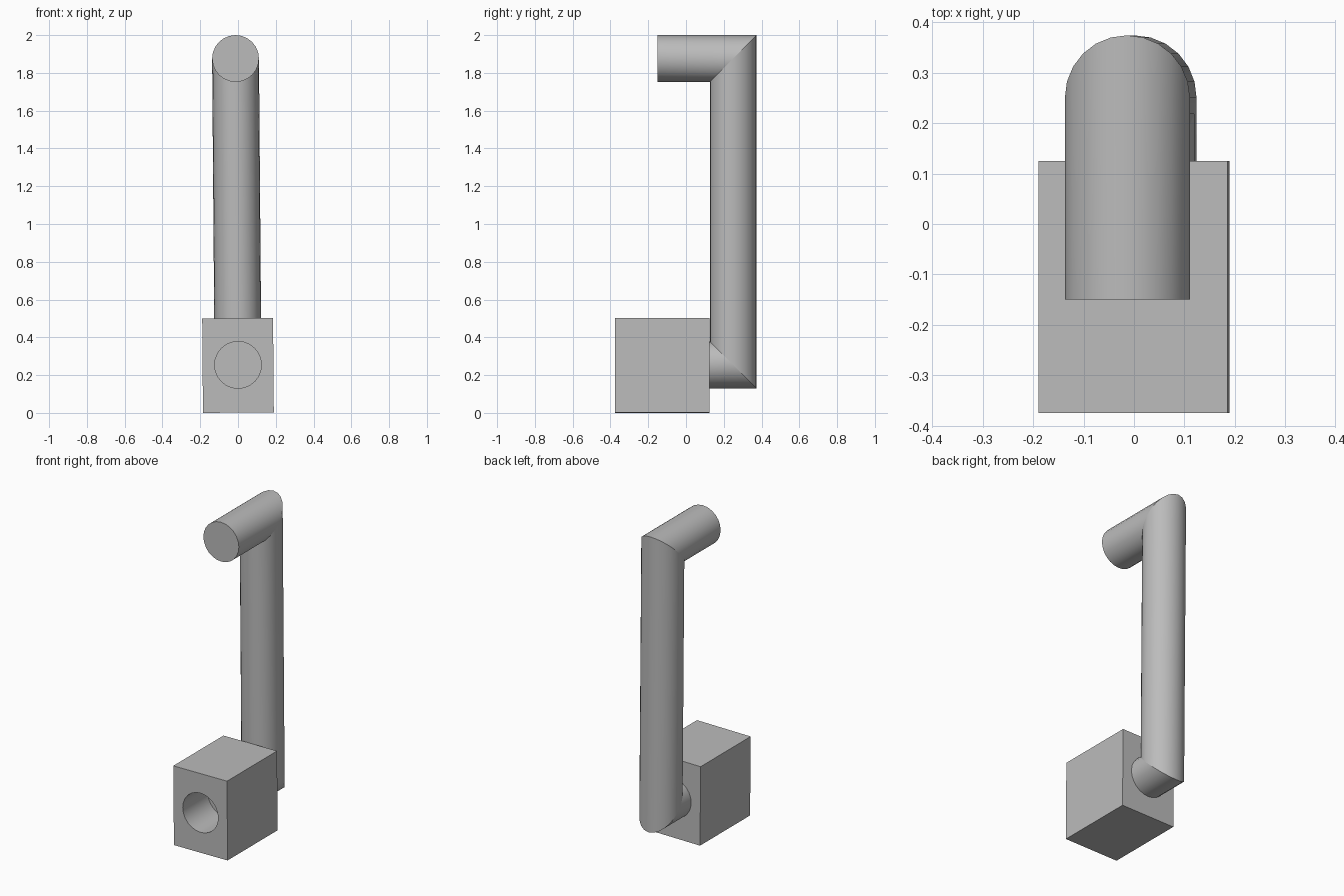
import bpy, bmesh, math
from mathutils import Matrix, Vector

if "Cube" in bpy.data.objects:
    bpy.data.objects.remove(bpy.data.objects["Cube"], do_unlink=True)

SIDES = 24
RADIUS = 0.124
AXIS_Z = 0.254  # height of the lower arm and the bore

# The whole assembly leans very slightly about the bore axis
PIVOT = Matrix.Translation((0, 0, AXIS_Z))
LEAN = PIVOT @ Matrix.Rotation(-0.008, 4, 'Y') @ PIVOT.inverted()

grey = bpy.data.materials.new("plain_grey")
grey.use_nodes = True
colour = (0.5, 0.5, 0.5, 1)
grey.diffuse_color = colour
grey.node_tree.nodes["Principled BSDF"].inputs["Base Color"].default_value = colour


def make_object(name, bm):
    bmesh.ops.recalc_face_normals(bm, faces=bm.faces)
    bm.transform(LEAN)
    mesh = bpy.data.meshes.new(name)
    bm.to_mesh(mesh)
    bm.free()
    mesh.materials.append(grey)
    obj = bpy.data.objects.new(name, mesh)
    bpy.context.collection.objects.link(obj)
    return obj


def ring(bm, y, z, ny, nz):
    """Circle of vertices; (ny, nz) is the in-plane direction, longer at mitres."""
    verts = []
    for i in range(SIDES):
        a = math.tau * i / SIDES
        s = RADIUS * math.sin(a)
        verts.append(bm.verts.new((RADIUS * math.cos(a), y + s * ny, z + s * nz)))
    return verts


def bridge(bm, a, b):
    for i in range(SIDES):
        j = (i + 1) % SIDES
        bm.faces.new((a[i], a[j], b[j], b[i])).smooth = True


def sharpen(bm, verts):
    for i in range(SIDES):
        edge = bm.edges.get((verts[i], verts[(i + 1) % SIDES]))
        edge.smooth = False


# Crank bar: grip arm, upright and lower arm joined with square mitres
bm = bmesh.new()
stations = [(-0.15, 1.876, 0, 1), (0.25, 1.876, 1, 1),
            (0.25, AXIS_Z, 1, -1), (0.06, AXIS_Z, 0, -1)]
rings = [ring(bm, *s) for s in stations]
for a, b in zip(rings, rings[1:]):
    bridge(bm, a, b)
bm.faces.new(rings[0])
bm.faces.new(rings[-1])
for r in rings:
    sharpen(bm, r)
make_object("crank_bar", bm)

# Socket block: box whose front face is opened by a blind round bore
bm = bmesh.new()
bmesh.ops.create_cube(bm, size=1, matrix=Matrix.Translation((0, -0.125, 0.2515))
                      @ Matrix.Diagonal((0.375, 0.5, 0.5, 1)))
bm.faces.ensure_lookup_table()
front = min(bm.faces, key=lambda f: f.calc_center_median().y)
corners = list(front.verts)
bmesh.ops.delete(bm, geom=[front], context='FACES_ONLY')
mouth = ring(bm, -0.375, AXIS_Z, 0, 1)
floor = ring(bm, -0.125, AXIS_Z, 0, 1)
bridge(bm, mouth, floor)
bm.faces.new(floor)

# Front face: each quarter of the bore rim fans to its box corner
quarter = SIDES // 4
signs = [(1, 1), (-1, 1), (-1, -1), (1, -1)]
middle = Vector((0, -0.375, 0.2515))
order = [next(v for v in corners if (v.co.x - middle.x) * sx > 0
              and (v.co.z - middle.z) * sz > 0) for sx, sz in signs]
for q in range(4):
    for i in range(q * quarter, (q + 1) * quarter):
        bm.faces.new((order[q], mouth[i], mouth[(i + 1) % SIDES]))
    bm.faces.new((order[q], mouth[(q + 1) * quarter % SIDES], order[(q + 1) % 4]))
sharpen(bm, mouth)
sharpen(bm, floor)
make_object("socket_block", bm)
